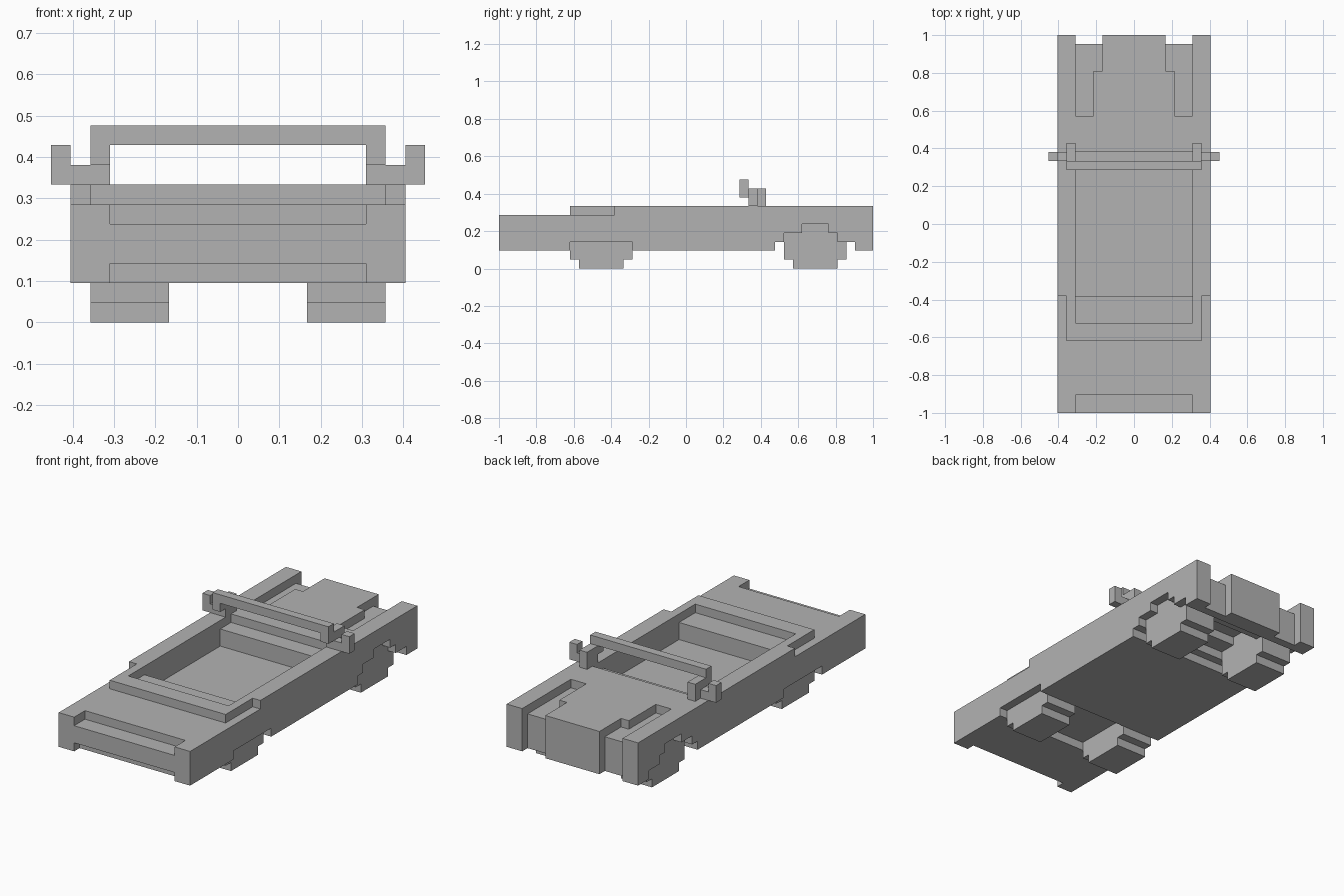
import bpy
import bmesh

if "Cube" in bpy.data.objects:
    bpy.data.objects.remove(bpy.data.objects["Cube"], do_unlink=True)

U = 2 / 42  # one block of the grid; all sizes below are in blocks

# Single grey material
grey = bpy.data.materials.new("plain_grey")
grey.use_nodes = True
grey.diffuse_color = (0.45, 0.45, 0.45, 1)
bsdf = next(n for n in grey.node_tree.nodes if n.type == 'BSDF_PRINCIPLED')
bsdf.inputs["Base Color"].default_value = (0.45, 0.45, 0.45, 1)


def extrude_profile(name, profile, x0, x1):
    """Extrude a side outline of (y, z) points from x0 to x1."""
    bm = bmesh.new()
    face = bm.faces.new([bm.verts.new((x0 * U, y * U, z * U)) for y, z in profile])
    moved = bmesh.ops.extrude_face_region(bm, geom=[face])["geom"]
    verts = [g for g in moved if isinstance(g, bmesh.types.BMVert)]
    bmesh.ops.translate(bm, verts=verts, vec=((x1 - x0) * U, 0, 0))
    bmesh.ops.recalc_face_normals(bm, faces=bm.faces)
    mesh = bpy.data.meshes.new(name)
    bm.to_mesh(mesh)
    bm.free()
    mesh.materials.append(grey)
    obj = bpy.data.objects.new(name, mesh)
    bpy.context.scene.collection.objects.link(obj)
    return obj


def box(name, x, y, z):
    (y0, y1), (z0, z1) = y, z
    return extrude_profile(name, [(y0, z0), (y1, z0), (y1, z1), (y0, z1)], *x)


def cut(target, x, y, z):
    """Carve a box out of the target."""
    cutter = box("cutter", x, y, z)
    cutter.hide_render = True
    mod = target.modifiers.new("cut", 'BOOLEAN')
    mod.operation = 'DIFFERENCE'
    mod.solver = 'EXACT'
    mod.object = cutter
    bpy.context.view_layer.objects.active = target
    bpy.ops.object.modifier_apply(modifier=mod.name)
    bpy.data.objects.remove(cutter, do_unlink=True)


def mirrored(a, b):
    return (("left", (a, b)), ("right", (-b, -a)))


# Body outline with stepped wheel arches
body = extrude_profile("body", [
    (-21, 2), (-13, 2), (-13, 3), (-6, 3), (-6, 2), (10, 2), (10, 3),
    (11, 3), (11, 4), (13, 4), (13, 5), (16, 5), (16, 4), (17, 4), (17, 3),
    (19, 3), (19, 2), (21, 2), (21, 7), (-13, 7), (-13, 6), (-21, 6)], -8.5, 8.5)

# Hood slot, front bumper gap, cockpit ledges and cockpit floor
cut(body, (-6.5, 6.5), (-22, -19), (5, 9))
cut(body, (-6.5, 6.5), (-22, -20), (1, 3))
cut(body, (-6.5, 6.5), (-11, 8), (6, 9))
cut(body, (-6.5, 6.5), (-8, 6), (4, 9))

# Lowered shoulders beside the cockpit front, rear deck recesses, rear grooves
for x in ((7.5, 9), (-9, -7.5)):
    cut(body, x, (-14, -8), (6, 9))
for _, x in mirrored(4.5, 6.5):
    cut(body, x, (12, 18), (6, 9))
for _, x in mirrored(3.5, 6.5):
    cut(body, x, (17, 22), (6, 9))
    cut(body, x, (20, 22), (1, 9))

# Wheels
for side, x in mirrored(3.5, 7.5):
    extrude_profile("front_wheel_" + side, [
        (-12, 0), (-7, 0), (-7, 1), (-6, 1), (-6, 3), (-13, 3), (-13, 1), (-12, 1)], *x)
    extrude_profile("rear_wheel_" + side, [
        (12, 0), (17, 0), (17, 1), (18, 1), (18, 3), (17, 3), (17, 4), (16, 4),
        (16, 5), (13, 5), (13, 4), (11, 4), (11, 1), (12, 1)], *x)

# Roll bar with its supports
box("roll_bar", (-7.5, 7.5), (6, 7), (9, 10))
for side, x in mirrored(6.5, 7.5):
    box("roll_bar_end_" + side, x, (6, 7), (8, 9))
    box("roll_bar_support_" + side, x, (7, 9), (7, 9))

# Side mirrors on short arms
for side, x in mirrored(7.5, 8.5):
    box("mirror_arm_" + side, x, (7, 8), (7, 8))
for side, x in mirrored(8.5, 9.5):
    box("side_mirror_" + side, x, (7, 8), (7, 9))
